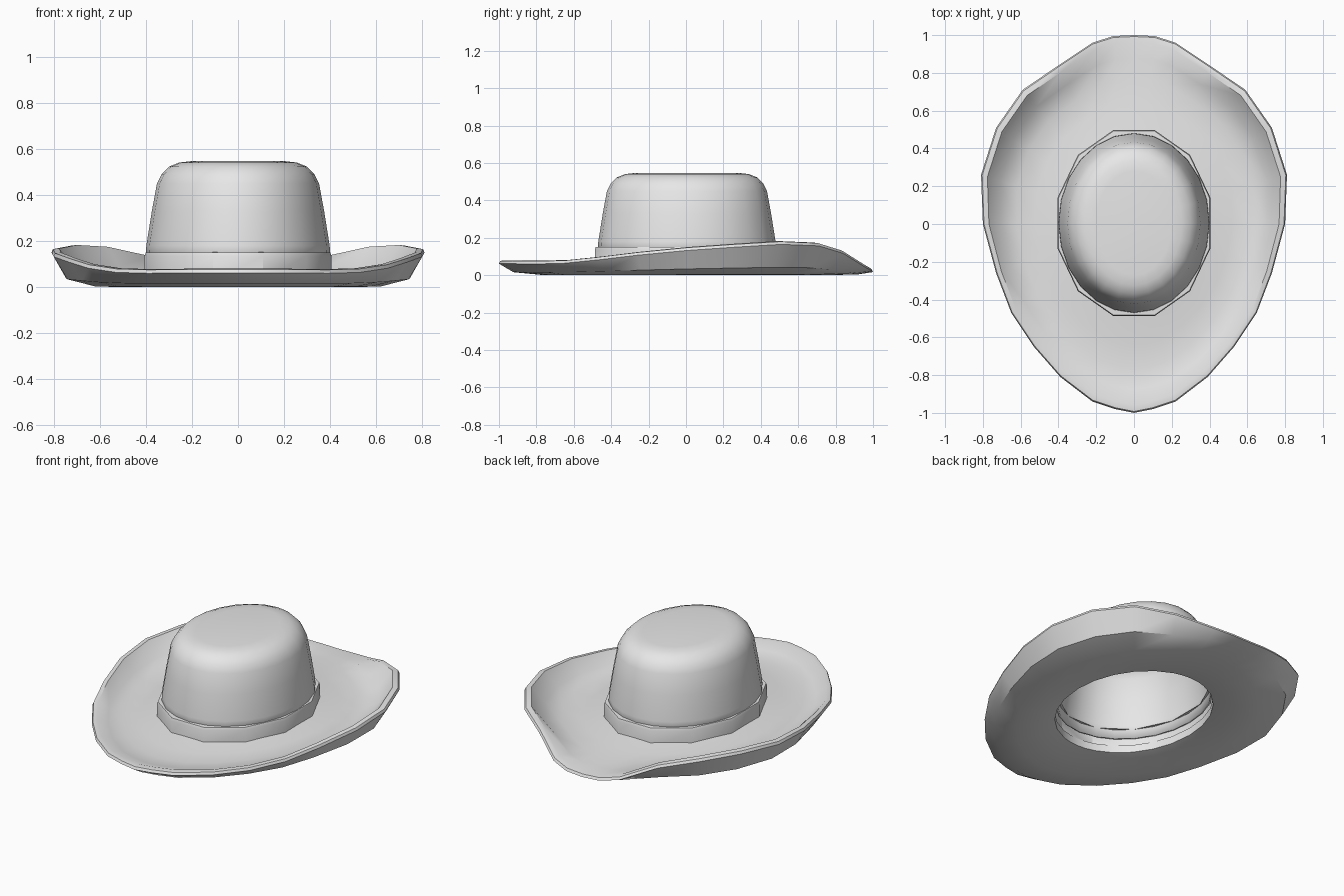
import bpy, bmesh
from math import sin, cos, pi, atan2, radians

cube = bpy.data.objects.get("Cube")
if cube:
    bpy.data.objects.remove(cube)

felt = bpy.data.materials.new("light_grey_felt")
felt.use_nodes = True
felt.diffuse_color = (0.8, 0.8, 0.8, 1)
felt.node_tree.nodes["Principled BSDF"].inputs["Base Color"].default_value = (0.8, 0.8, 0.8, 1)


def ellipse(rx, ry, z, sides, y0=0.0, turn=0.0):
    return [(rx * cos(2 * pi * i / sides + turn), y0 + ry * sin(2 * pi * i / sides + turn), z)
            for i in range(sides)]


def loft(name, rings, cap=False, closed=False, angle=40):
    """Skin a list of equal-length rings into one smooth-shaded object."""
    bm = bmesh.new()
    loops = [[bm.verts.new(p) for p in ring] for ring in rings]
    pairs = list(zip(loops, loops[1:]))
    if closed:
        pairs.append((loops[-1], loops[0]))
    for a, b in pairs:
        n = len(a)
        for i in range(n):
            j = (i + 1) % n
            bm.faces.new((a[i], a[j], b[j], b[i]))
    if cap:
        bm.faces.new(loops[-1])
    bmesh.ops.recalc_face_normals(bm, faces=bm.faces)
    mesh = bpy.data.meshes.new(name)
    bm.to_mesh(mesh)
    bm.free()
    mesh.materials.append(felt)
    obj = bpy.data.objects.new(name, mesh)
    bpy.context.collection.objects.link(obj)
    bpy.ops.object.select_all(action='DESELECT')
    obj.select_set(True)
    bpy.context.view_layer.objects.active = obj
    bpy.ops.object.shade_smooth_by_angle(angle=radians(angle))
    return obj


# Brim: half outline from back to front as x, y and rim height, mirrored
half = [(0, 1, .035), (.11, .995, .04), (.22, .96, .06), (.4, .84, .135),
        (.59, .71, .175), (.73, .51, .183), (.81, .26, .168), (.8, 0, .15),
        (.73, -.26, .125), (.65, -.47, .1), (.53, -.65, .082), (.39, -.81, .078),
        (.22, -.94, .08), (.1, -.98, .08), (0, -1, .08)]
outline = half + [(-x, y, z) for x, y, z in half[-2:0:-1]]


def brim_ring(t, floor, lift, drop=0.0):
    """t runs from the crown opening (0) to the rim (1)."""
    ring = []
    for x, y, z in outline:
        a = atan2(y / .485, x / .4)
        ix, iy = .4 * cos(a), .485 * sin(a)
        ring.append((ix + (x - ix) * t, iy + (y - iy) * t,
                     max(0, floor + (z - drop - floor) * lift)))
    return ring


loft("brim", [
    brim_ring(0, .065, 0),
    brim_ring(.3, .05, 0),
    brim_ring(.55, .042, .05),
    brim_ring(.76, .04, .35),
    brim_ring(.92, .04, 1),
    brim_ring(.985, .04, 1, .003),
    brim_ring(1, .04, 1, .018),
    brim_ring(.85, .005, .25, .03),
    brim_ring(.55, 0, .02),
    brim_ring(.25, 0, 0),
    brim_ring(0, .02, 0),
], closed=True)

# Faceted band round the foot of the crown
loft("hat_band", [ellipse(rx, ry, z, 12, .005, pi / 12) for rx, ry, z in
                  [(.42, .51, .03), (.42, .51, .135), (.415, .505, .15), (.385, .465, .152)]],
     angle=35)

# Crown: tapered wall, rounded shoulder and flat top, open underneath
profile = [(.402, .1), (.398, .18), (.374, .33), (.352, .45), (.332, .49),
           (.3, .523), (.255, .541), (.2, .547)]
crown = loft("crown", [ellipse(r, r + .076, z, 24, .005) for r, z in profile], cap=True, angle=60)
shell = crown.modifiers.new("thickness", 'SOLIDIFY')
shell.thickness = 0.012
shell.offset = -1
